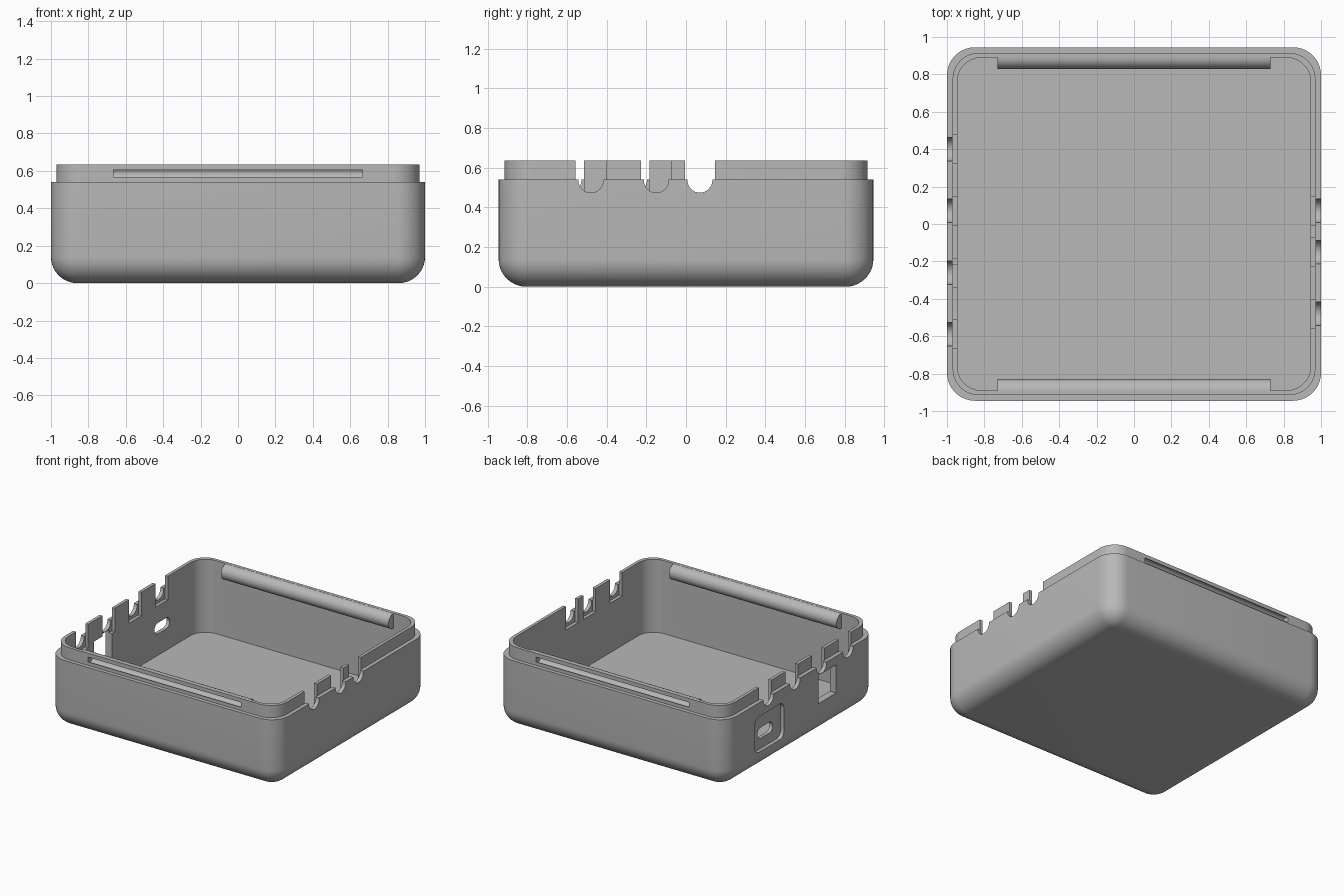
import bpy, bmesh, math

old = bpy.data.objects.get("Cube")
if old:
    bpy.data.objects.remove(old, do_unlink=True)

grey = bpy.data.materials.new("plain grey")
grey.use_nodes = True
grey.diffuse_color = (0.48, 0.48, 0.48, 1)
grey.node_tree.nodes["Principled BSDF"].inputs["Base Color"].default_value = (0.48, 0.48, 0.48, 1)


def make_object(name, bm):
    bmesh.ops.recalc_face_normals(bm, faces=bm.faces)
    mesh = bpy.data.meshes.new(name)
    bm.to_mesh(mesh)
    bm.free()
    mesh.materials.append(grey)
    obj = bpy.data.objects.new(name, mesh)
    bpy.context.collection.objects.link(obj)
    return obj


def arc(cy, cz, r, start, end, steps=16):
    """Points on an arc, angles in degrees."""
    angles = [math.radians(start + (end - start) * i / steps) for i in range(steps + 1)]
    return [(cy + r * math.cos(a), cz + r * math.sin(a)) for a in angles]


def rounded(y0, y1, z0, z1, r):
    """Rounded rectangle outline."""
    return (arc(y1 - r, z1 - r, r, 0, 90, 6) + arc(y0 + r, z1 - r, r, 90, 180, 6)
            + arc(y0 + r, z0 + r, r, 180, 270, 6) + arc(y1 - r, z0 + r, r, 270, 360, 6))


def rect(y0, y1, z0, z1):
    return [(y0, z0), (y1, z0), (y1, z1), (y0, z1)]


def prism(name, outline, x0, x1):
    """Extrude a y-z outline along x."""
    bm = bmesh.new()
    face = bm.faces.new([bm.verts.new((x0, y, z)) for y, z in outline])
    moved = bmesh.ops.extrude_face_region(bm, geom=[face])["geom"]
    for v in moved:
        if isinstance(v, bmesh.types.BMVert):
            v.co.x = x1
    return make_object(name, bm)


def loft(name, levels):
    """Stack rounded rectangles given as half width, half depth, radius, height."""
    bm = bmesh.new()
    rings = []
    for hx, hy, r, z in levels:
        ring = []
        for sx, sy, start in ((1, 1, 0), (-1, 1, 90), (-1, -1, 180), (1, -1, 270)):
            for x, y in arc(sx * (hx - r), sy * (hy - r), r, start, start + 90, 10):
                ring.append(bm.verts.new((x, y, z)))
        rings.append(ring)
    for low, high in zip(rings, rings[1:]):
        for i in range(len(low)):
            j = (i + 1) % len(low)
            bm.faces.new((low[i], low[j], high[j], high[i]))
    bm.faces.new(rings[0])
    bm.faces.new(rings[-1])
    return make_object(name, bm)


# Tray shell: filleted base, wall, stepped lip, open inside
fillet, corner = 0.14, 0.15
levels = []
for i in range(11):
    a = math.radians(9 * i)
    inset = fillet * (1 - math.sin(a))
    levels.append((1 - inset, 0.945 - inset, corner - inset, fillet * (1 - math.cos(a))))
levels += [(1, 0.945, corner, 0.54), (0.97, 0.915, 0.14, 0.54), (0.97, 0.915, 0.14, 0.635),
           (0.945, 0.89, 0.13, 0.635), (0.945, 0.89, 0.13, 0.06)]
tray = loft("tray", levels)
parts = []

# Half-round clip bars inside the front and back lip, with grooves outside
for s in (1, -1):
    bar = [(s * y, z) for y, z in arc(0.89, 0.574, 0.06, 90, 270)]
    bar += [(s * 0.9, 0.514), (s * 0.9, 0.634)]
    parts.append((prism("clip_bar", bar, -0.73, 0.73), 'UNION'))
for s in (1, -1):
    groove = arc(s * 0.892, 0.586, 0.03, 0, 345, 23)
    parts.append((prism("lip_groove", groove, -0.665, 0.665), 'DIFFERENCE'))

# Cable notches: round through the wall, wider pocket through the lip
for s, spots in ((1, (0.07, -0.15, -0.48)), (-1, (0.40, 0.07, -0.26, -0.59))):
    for y in spots:
        u_shape = arc(y, 0.537, 0.063, 180, 360) + [(y + 0.063, 0.7), (y - 0.063, 0.7)]
        parts.append((prism("cable_notch", u_shape, s * 0.85, s * 1.1), 'DIFFERENCE'))
        pocket = rect(y - 0.076, y + 0.076, 0.45, 0.7)
        parts.append((prism("lip_pocket", pocket, s * 0.85, s * 0.971), 'DIFFERENCE'))

# Socket openings in the right wall
for name, outline, x0, x1 in (
        ("square_port", rect(-0.44, -0.22, 0.25, 0.472), -1.1, -0.85),
        ("plug_recess", rounded(0.21, 0.57, 0.15, 0.43, 0.05), -1.1, -0.972),
        ("plug_slot", rounded(0.31, 0.50, 0.23, 0.315, 0.042), -1.1, -0.85)):
    parts.append((prism(name, outline, x0, x1), 'DIFFERENCE'))

# Combine everything into the tray
bpy.context.view_layer.objects.active = tray
for obj, operation in parts:
    mod = tray.modifiers.new(obj.name, 'BOOLEAN')
    mod.operation = operation
    mod.solver = 'EXACT'
    mod.object = obj
    obj.hide_render = True
    bpy.ops.object.modifier_apply(modifier=mod.name)
    bpy.data.objects.remove(obj, do_unlink=True)

bpy.ops.object.select_all(action='DESELECT')
tray.select_set(True)
bpy.ops.object.shade_smooth_by_angle(angle=math.radians(30))
